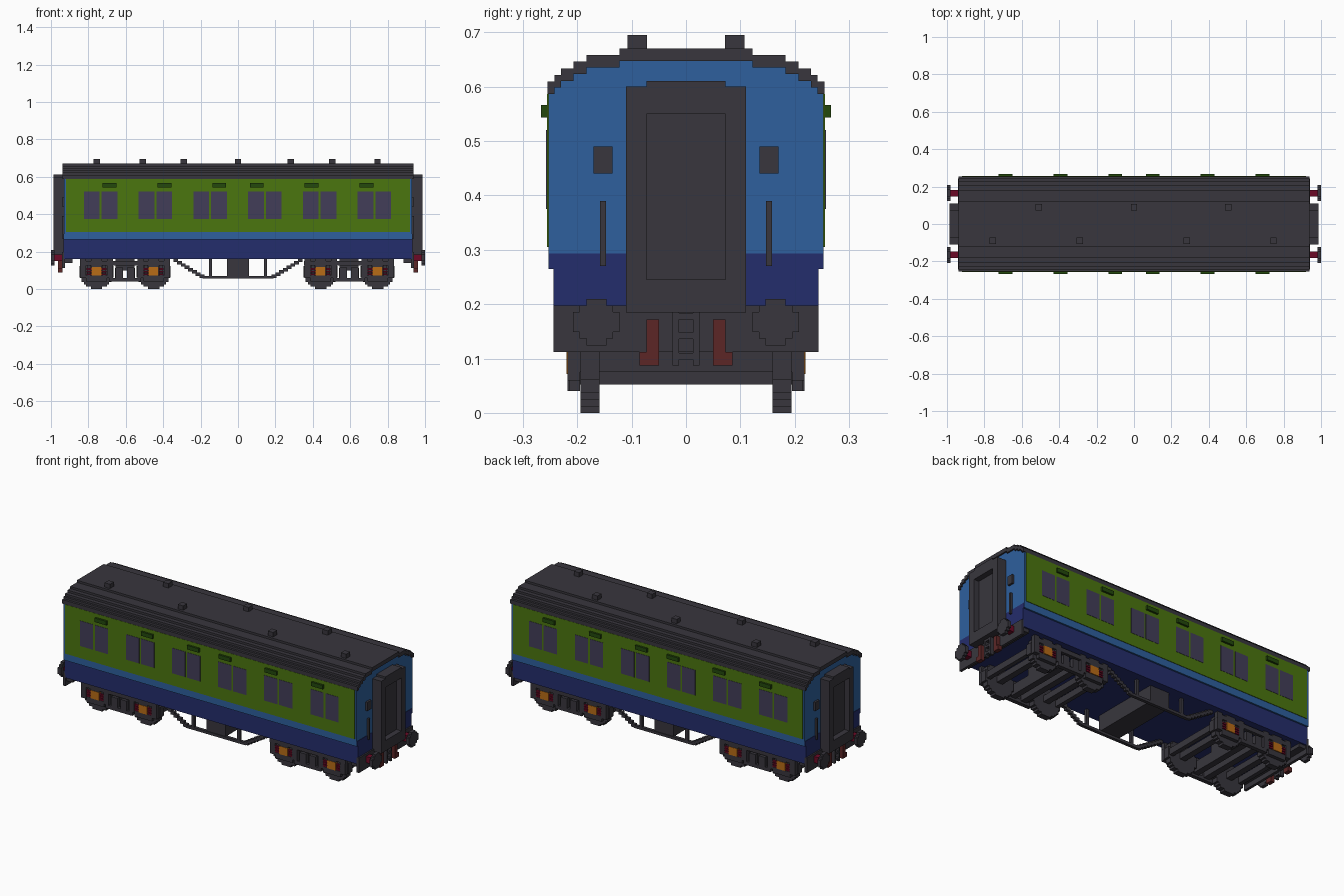
import bpy, bmesh, math

cube = bpy.data.objects.get("Cube")
if cube:
    bpy.data.objects.remove(cube, do_unlink=True)

V = 0.0122  # block size of the stepped shapes


def material(name, rgb):
    lin = [((c / 255 + 0.055) / 1.055) ** 2.4 if c > 10 else c / 255 / 12.92 for c in rgb]
    m = bpy.data.materials.new(name)
    m.use_nodes = True
    m.diffuse_color = (*lin, 1)
    bsdf = next(n for n in m.node_tree.nodes if n.type == 'BSDF_PRINCIPLED')
    bsdf.inputs["Base Color"].default_value = (*lin, 1)
    bsdf.inputs["Roughness"].default_value = 0.8
    return m


GREY = material("dark grey", (56, 54, 61))
GREEN = material("green", (75, 118, 15))
BLUE = material("light blue", (46, 96, 157))
NAVY = material("navy", (36, 45, 108))
GLASS = material("window purple", (66, 61, 88))
DARK_GREEN = material("dark green", (35, 72, 12))
ORANGE = material("orange", (185, 108, 22))
RED = material("dark red", (108, 10, 38))
BROWN = material("red brown", (92, 38, 38))


def finish(name, bm, mat):
    bmesh.ops.recalc_face_normals(bm, faces=bm.faces)
    me = bpy.data.meshes.new(name)
    bm.to_mesh(me)
    bm.free()
    me.materials.append(mat)
    ob = bpy.data.objects.new(name, me)
    bpy.context.collection.objects.link(ob)
    return ob


def box(name, x, y, z, mat):
    """Box from three (low, high) ranges; the order within a range is free."""
    bm = bmesh.new()
    bmesh.ops.create_cube(bm, size=1)
    for v in bm.verts:
        v.co = [r[0] + (c + 0.5) * (r[1] - r[0]) for c, r in zip(v.co, (x, y, z))]
    return finish(name, bm, mat)


def prism(name, pts, axis, a, b, mat):
    """Extrude a profile: (y, z) points along x, or (x, z) points along y."""
    bm = bmesh.new()
    at = (lambda p, t: (t, p[0], p[1])) if axis == 'x' else (lambda p, t: (p[0], t, p[1]))
    face = bm.faces.new([bm.verts.new(at(p, a)) for p in pts])
    new = bmesh.ops.extrude_face_region(bm, geom=[face])["geom"]
    shift = at((0, 0), b - a)
    bmesh.ops.translate(bm, vec=shift, verts=[g for g in new if isinstance(g, bmesh.types.BMVert)])
    return finish(name, bm, mat)


def stepped_disc(cu, cz, rows):
    """Outline of a blocky disc that is the given number of rows high."""
    r = rows * V / 2
    side = []
    for i in range(rows):
        z0 = -r + i * V
        mid = z0 + V / 2
        w = max(1, round(math.sqrt(r * r - mid * mid) / V - 0.5)) * V + V / 2
        side += [(w, z0), (w, z0 + V)]
    clean = [p for i, p in enumerate(side) if i == 0 or p != side[i - 1]]
    return [(cu + u, cz + z) for u, z in clean] + [(cu - u, cz + z) for u, z in reversed(clean)]


def mirrored(half):
    return half + [(-y, z) for y, z in reversed(half)]


# Stepped roof shell and the body that fills it
outer = [(0.255, 0.587), (0.255, 0.61), (0.242, 0.61), (0.242, 0.622), (0.23, 0.622),
         (0.23, 0.634), (0.207, 0.634), (0.207, 0.646), (0.183, 0.646), (0.183, 0.658),
         (0.122, 0.658), (0.122, 0.67)]
inner = [(0.242, 0.587), (0.242, 0.599), (0.23, 0.599), (0.23, 0.611), (0.207, 0.611),
         (0.207, 0.623), (0.183, 0.623), (0.183, 0.635), (0.122, 0.635), (0.122, 0.647)]
prism("roof", mirrored(outer) + mirrored([(-y, z) for y, z in inner]), 'x', -0.938, 0.938, GREY)
prism("body", mirrored([(0.253, 0.265), (0.253, 0.587)] + inner), 'x', -0.93, 0.93, BLUE)
box("lower_body", (-0.93, 0.93), (-0.244, 0.244), (0.16, 0.27), NAVY)

# Roof ventilators
for y, xs in ((-0.09, (-0.755, -0.29, 0.282, 0.746)), (0.09, (-0.51, 0, 0.503))):
    for x in xs:
        box("roof_vent", (x - 0.017, x + 0.017), (y - 0.018, y + 0.018), (0.66, 0.695), GREY)

# Side panels, windows and window hoods
for s in (-1, 1):
    box("side_panel", (-0.92, 0.92), (s * 0.25, s * 0.256), (0.305, 0.587), GREEN)
    for i in range(6):
        cx = (i - 2.5) * 0.2928 - 0.003
        for d in (-0.0475, 0.0475):
            box("window", (cx + d - 0.042, cx + d + 0.042), (s * 0.252, s * 0.2575), (0.375, 0.52), GLASS)
        hx = (-0.687, -0.393, -0.10, 0.10, 0.393, 0.687)[i]
        box("window_hood", (hx - 0.037, hx + 0.037), (s * 0.252, s * 0.267), (0.543, 0.566), DARK_GREEN)

# Both ends
for e in (-1, 1):
    def end(name, x0, x1, y, z, mat):
        return box(name, (e * x0, e * x1), y, z, mat)

    end("end_lower_panel", 0.925, 0.932, (-0.252, 0.252), (0.265, 0.293), NAVY)
    end("end_navy_panel", 0.925, 0.932, (-0.244, 0.244), (0.198, 0.27), NAVY)
    end("buffer_beam", 0.925, 0.94, (-0.244, 0.244), (0.112, 0.198), GREY)
    end("beam_bracket", 0.885, 0.926, (-0.235, 0.235), (0.14, 0.162), GREY)
    # Corridor connection with a recessed door
    end("gangway_door", 0.93, 0.955, (-0.08, 0.08), (0.24, 0.555), GREY)
    end("gangway_top", 0.93, 0.987, (-0.11, 0.11), (0.55, 0.60), GREY)
    end("gangway_cap", 0.93, 0.987, (-0.073, 0.073), (0.60, 0.611), GREY)
    end("gangway_base", 0.93, 0.987, (-0.11, 0.11), (0.185, 0.245), GREY)
    # Coupling with two openings
    for y in (-0.0185, 0.0185):
        end("coupling_side", 0.938, 0.962, (y - 0.006, y + 0.006), (0.087, 0.185), GREY)
    for z in (0.098, 0.136, 0.172):
        end("coupling_link", 0.938, 0.962, (-0.0125, 0.0125), (z, z + 0.012), GREY)
    for s in (-1, 1):
        end("gangway_side", 0.93, 0.987, (s * 0.073, s * 0.11), (0.245, 0.55), GREY)
        end("lamp_bracket", 0.93, 0.942, (s * 0.135, s * 0.17), (0.44, 0.49), GREY)
        end("handrail", 0.93, 0.942, (s * 0.147, s * 0.158), (0.27, 0.39), GREY)
        end("hose", 0.938, 0.962, (s * 0.05, s * 0.073), (0.112, 0.172), BROWN)
        end("hose_end", 0.938, 0.962, (s * 0.05, s * 0.086), (0.087, 0.112), BROWN)
        end("buffer_shaft", 0.935, 0.985, (s * 0.147, s * 0.183), (0.149, 0.184), RED)
        prism("buffer_head", stepped_disc(s * 0.165, 0.167, 7), 'x', e * 0.98, e * 1.0, GREY)

# Bogies
for b in (-0.604, 0.594):
    for dy in (-0.035, 0.035):
        box("bogie_cross_beam", (b + dy - 0.018, b + dy + 0.018), (-0.2, 0.2), (0.052, 0.112), GREY)
    box("bogie_pivot", (b - 0.05, b + 0.05), (-0.06, 0.06), (0.10, 0.161), GREY)
    for x in (b - 0.225, b + 0.225):
        box("bogie_end_beam", (x - 0.012, x + 0.012), (-0.2, 0.2), (0.075, 0.112), GREY)
    for x in (b - 0.1525, b + 0.1525):
        box("axle", (x - 0.018, x + 0.018), (-0.2, 0.2), (0.075, 0.11), GREY)
    for s in (-1, 1):
        def side(name, x0, x1, z0, z1, mat, out=0.218):
            return box(name, (x0, x1), (s * 0.195, s * out), (z0, z1), mat)

        side("frame_top_bar", b - 0.24, b + 0.24, 0.125, 0.15, GREY)
        side("frame_low_bar", b - 0.085, b + 0.085, 0.04, 0.06, GREY)
        for d in (-0.03, 0.03):
            side("bolster_spring", b + d - 0.02, b + d + 0.02, 0.06, 0.115, GREY)
        for x in (b - 0.1525, b + 0.1525):
            prism("wheel", stepped_disc(x, 7.5 * V, 15), 'y', s * 0.159, s * 0.194, GREY)
            side("axle_box", x - 0.027, x + 0.027, 0.072, 0.118, ORANGE, 0.22)
            side("axle_box_top", x - 0.03, x + 0.03, 0.118, 0.16, GREY)
            side("axle_box_keeper", x - 0.055, x + 0.055, 0.04, 0.072, GREY, 0.215)
            for d in (-1, 1):
                side("frame_horn", x + d * 0.055, x + d * 0.087, 0.06, 0.16, GREY)
                for k in range(3):
                    z = 0.075 + k * 0.0135
                    side("axle_spring", x + d * 0.028, x + d * 0.054, z, z + 0.009, RED)
                side("spring_post", x + d * 0.032, x + d * 0.05, 0.07, 0.125, GREY, 0.208)

# Underframe truss with stepped diagonals
for s in (-1, 1):
    ys = (s * 0.186, s * 0.204)
    box("truss_bar", (-0.19, 0.19), ys, (0.055, 0.07), GREY)
    for e in (-1, 1):
        box("truss_post", (e * 0.138, e * 0.154), ys, (0.06, 0.161), GREY)
        for i in range(8):
            x, z = 0.18 + i * 0.02, 0.058 + i * V
            box("truss_diagonal", (e * x, e * (x + 0.026)), ys, (z, z + 0.0185), GREY)

# Equipment box under the floor
box("battery_box", (-0.06, 0.06), (-0.14, 0.14), (0.068, 0.161), GREY)
for s in (-1, 1):
    box("battery_box_support", (-0.06, 0.06), (s * 0.14, s * 0.2), (0.068, 0.161), GREY)
